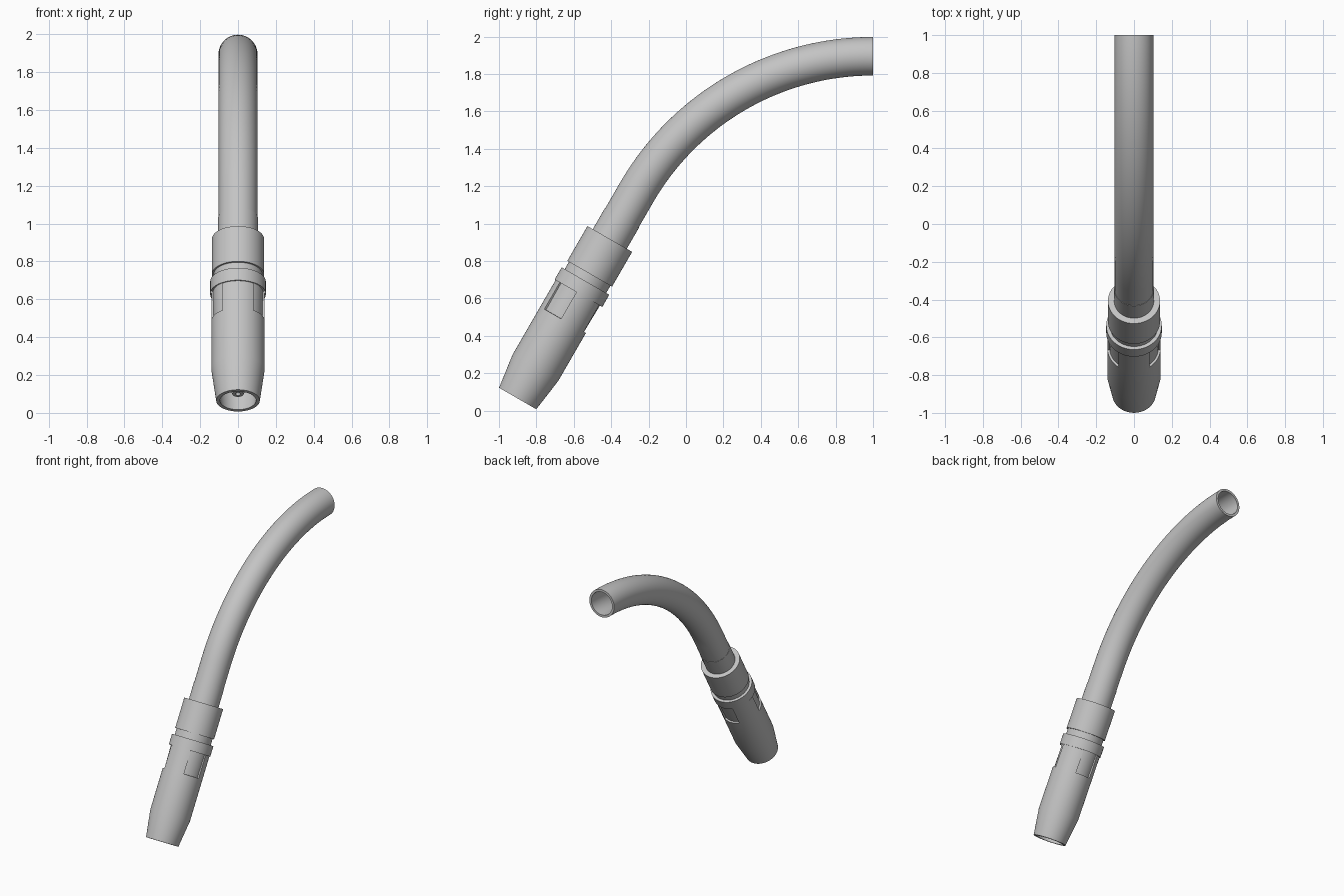
import bpy, bmesh, math
from mathutils import Matrix, Vector

if "Cube" in bpy.data.objects:
    bpy.data.objects.remove(bpy.data.objects["Cube"])

grey = bpy.data.materials.new("satin_grey")
grey.use_nodes = True
colour = (0.55, 0.55, 0.55, 1)
grey.diffuse_color = colour
grey.node_tree.nodes["Principled BSDF"].inputs["Base Color"].default_value = colour

SEG = 72
TILT = math.radians(30)
TIP = Vector((0, -0.9, 0.065))
FRAME = Matrix.Translation(TIP) @ Matrix.Rotation(-TILT, 4, 'X')


def finish(bm, name):
    bmesh.ops.recalc_face_normals(bm, faces=bm.faces)
    mesh = bpy.data.meshes.new(name)
    bm.to_mesh(mesh)
    bm.free()
    mesh.materials.append(grey)
    obj = bpy.data.objects.new(name, mesh)
    bpy.context.collection.objects.link(obj)
    bpy.ops.object.select_all(action='DESELECT')
    obj.select_set(True)
    bpy.context.view_layer.objects.active = obj
    bpy.ops.object.shade_smooth_by_angle(angle=TILT)
    return obj


def sweep(bm, rings, closed):
    """Skin a list of rings of points; closed joins the last to the first."""
    loops = [[bm.verts.new(p) for p in ring] for ring in rings]
    pairs = list(zip(loops, loops[1:]))
    if closed:
        pairs.append((loops[-1], loops[0]))
    for a, b in pairs:
        for i in range(SEG):
            j = (i + 1) % SEG
            bm.faces.new((a[i], a[j], b[j], b[i]))


def circle(r):
    return [Vector((r * math.cos(t), r * math.sin(t), 0))
            for t in (2 * math.pi * i / SEG for i in range(SEG))]


def lathe(profile):
    """Closed (radius, height) profile turned about the torch axis."""
    bm = bmesh.new()
    sweep(bm, [[p + Vector((0, 0, h)) for p in circle(r)] for r, h in profile], True)
    return bm


# Tapered nozzle with three shallow recesses below its ring
bm = lathe([(0.095, 0), (0.115, 0), (0.141, 0.19), (0.141, 0.485), (0.141, 0.65),
            (0.147, 0.65), (0.147, 0.725), (0.115, 0.725), (0.115, 0.2)])
bmesh.ops.recalc_face_normals(bm, faces=bm.faces)
recess = []
for f in bm.faces:
    c = f.calc_center_median()
    turn = (math.degrees(math.atan2(c.y, c.x)) - 90 + 60) % 120 - 60
    if 0.485 < c.z < 0.65 and c.xy.length > 0.135 and abs(turn) < 25:
        recess.append(f)
bmesh.ops.inset_region(bm, faces=recess, thickness=0.001, depth=-0.012)
bm.transform(FRAME)
finish(bm, "nozzle")

# Turned parts along the same axis
turned = {
    "neck_groove": [(0.08, 0.7), (0.128, 0.7), (0.128, 0.79), (0.08, 0.79)],
    "collar": [(0.1, 0.77), (0.138, 0.77), (0.138, 0.985), (0.1, 0.985)],
    "tube_sleeve": [(0.09, 0.95), (0.105, 0.95), (0.105, 1.115), (0.09, 1.115)],
    "contact_tip": [(0.014, 0.04), (0.03, 0.04), (0.045, 0.08), (0.045, 0.3),
                    (0.014, 0.3)],
    "gas_diffuser": [(0.014, 0.3), (0.113, 0.3), (0.113, 0.72), (0.014, 0.72)],
}
for name, profile in turned.items():
    bm = lathe(profile)
    bm.transform(FRAME)
    finish(bm, name)

# Hollow swan neck: straight run, then an arc ending level at the back
BEND = 1.461
path = [(TIP + Vector((0, math.sin(TILT), math.cos(TILT))) * 0.75, TILT)]
steps = 40
for i in range(steps + 1):
    lean = TILT + (math.pi / 2 - TILT) * i / steps
    centre = Vector((0, 1, 1.895 - BEND))
    path.append((centre + BEND * Vector((0, -math.cos(lean), math.sin(lean))), lean))


def tube_rings(r, stations):
    return [[at + Matrix.Rotation(-lean, 3, 'X') @ p for p in circle(r)]
            for at, lean in stations]


bm = bmesh.new()
sweep(bm, tube_rings(0.103, path) + tube_rings(0.086, path[::-1]), True)
finish(bm, "swan_neck_tube")
